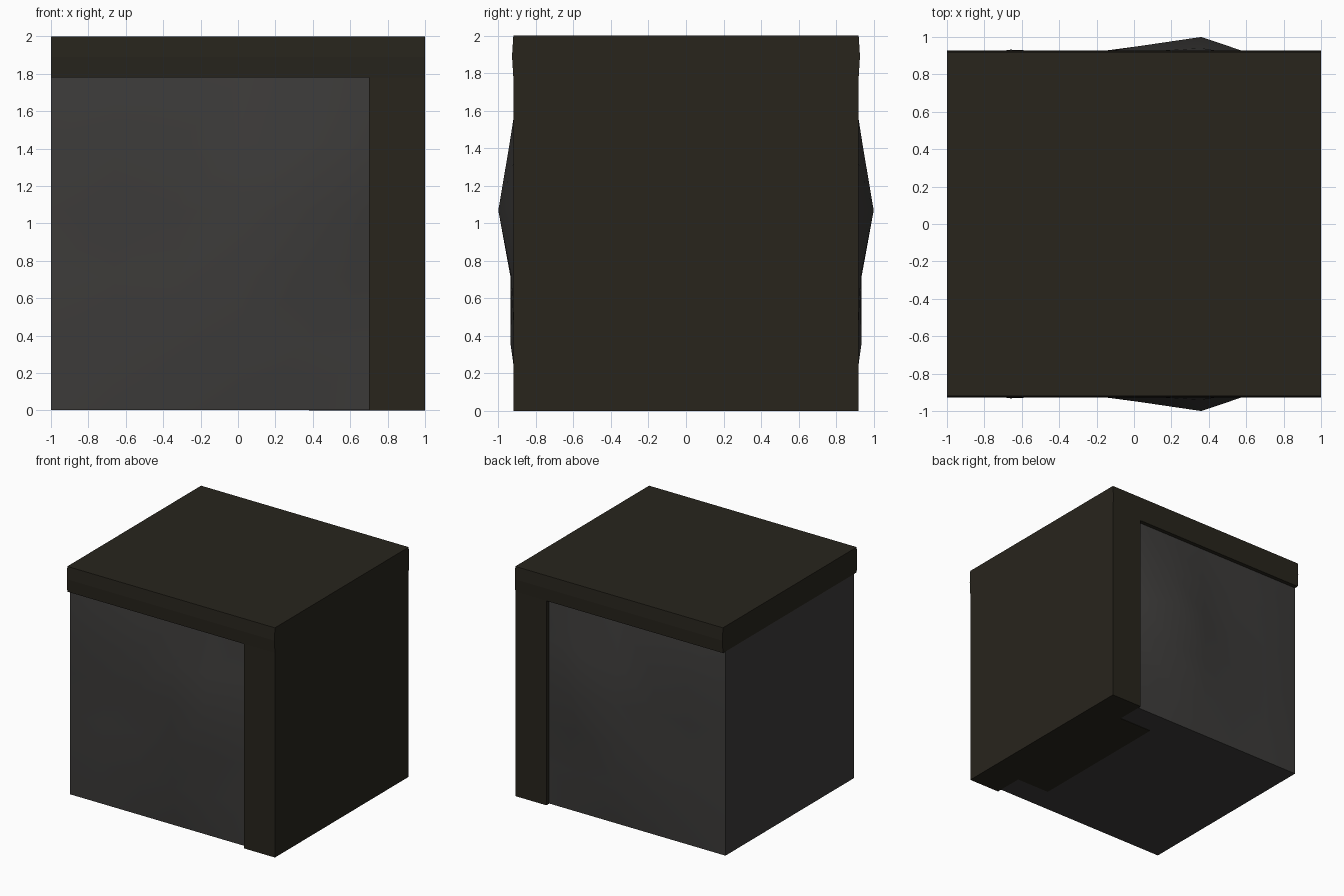
import bpy, bmesh

if "Cube" in bpy.data.objects:
    bpy.data.objects.remove(bpy.data.objects["Cube"])


def material(name, rgb):
    m = bpy.data.materials.new(name)
    m.diffuse_color = (*rgb, 1)
    m.use_nodes = True
    m.node_tree.nodes["Principled BSDF"].inputs["Base Color"].default_value = m.diffuse_color
    return m


WOOD = material("dark_wood", (0.021, 0.018, 0.012))
STONE = material("dark_plaster", (0.046, 0.044, 0.042))


def finish(bm, name, mat):
    bmesh.ops.remove_doubles(bm, verts=bm.verts, dist=1e-5)
    bmesh.ops.recalc_face_normals(bm, faces=bm.faces)
    me = bpy.data.meshes.new(name)
    bm.to_mesh(me)
    bm.free()
    me.materials.append(mat)
    ob = bpy.data.objects.new(name, me)
    bpy.context.collection.objects.link(ob)
    return ob


def box(name, lo, hi, mat):
    bm = bmesh.new()
    bmesh.ops.create_cube(bm, size=1)
    for v in bm.verts:
        v.co = [lo[i] if v.co[i] < 0 else hi[i] for i in range(3)]
    return finish(bm, name, mat)


# Top beam: section with a faint ridge, extruded along x
section = [(-.92, 1.78), (.92, 1.78), (.927, 1.89), (.92, 2), (-.92, 2), (-.927, 1.89)]
bm = bmesh.new()
face = bm.faces.new([bm.verts.new((-1, y, z)) for y, z in section])
new = bmesh.ops.extrude_face_region(bm, geom=[face])["geom"]
bmesh.ops.translate(bm, vec=(2, 0, 0), verts=[g for g in new if isinstance(g, bmesh.types.BMVert)])
bm.faces.new([bm.verts.new((-1, y, z)) for y, z in section]) if not face.is_valid else None
finish(bm, "top_beam", WOOD)

# Corner post and its narrower core, seen from below
box("corner_post", (.70, -.92, 0), (1, .92, 1.78), WOOD)
box("post_core", (.38, -.66, 0), (.70, .66, 1.7), WOOD)

# Uneven plaster infill: 5 x 5 grid, bulged on the front and mirrored on the back
EDGE = .885
BULGE = [(.910, .900, .935, .915),
         (.912, .905, .935, .930),
         (.905, .890, .950, 1.00),
         (.932, .917, .920, .940)]
N = 5
bm = bmesh.new()


def point(i, j, side):
    inner = 0 < i < N and 0 < j < N
    y = BULGE[j - 1][i - 1] if inner else EDGE
    return bm.verts.new((-1 + 1.7 * i / N, side * y, .003 + 1.777 * j / N))


grids = [[[point(i, j, s) for j in range(N + 1)] for i in range(N + 1)] for s in (-1, 1)]
for g in grids:
    for i in range(N):
        for j in range(N):
            bm.faces.new((g[i][j], g[i + 1][j], g[i + 1][j + 1], g[i][j + 1]))

# Flat sides joining the two bulged faces
f, b = grids
for k in range(N):
    for (i0, j0), (i1, j1) in (((k, 0), (k + 1, 0)), ((k, N), (k + 1, N)),
                               ((0, k), (0, k + 1)), ((N, k), (N, k + 1))):
        bm.faces.new((f[i0][j0], f[i1][j1], b[i1][j1], b[i0][j0]))
infill = finish(bm, "plaster_infill", STONE)

bpy.ops.object.select_all(action='DESELECT')
infill.select_set(True)
bpy.context.view_layer.objects.active = infill
bpy.ops.object.shade_smooth_by_angle(angle=0.7)
